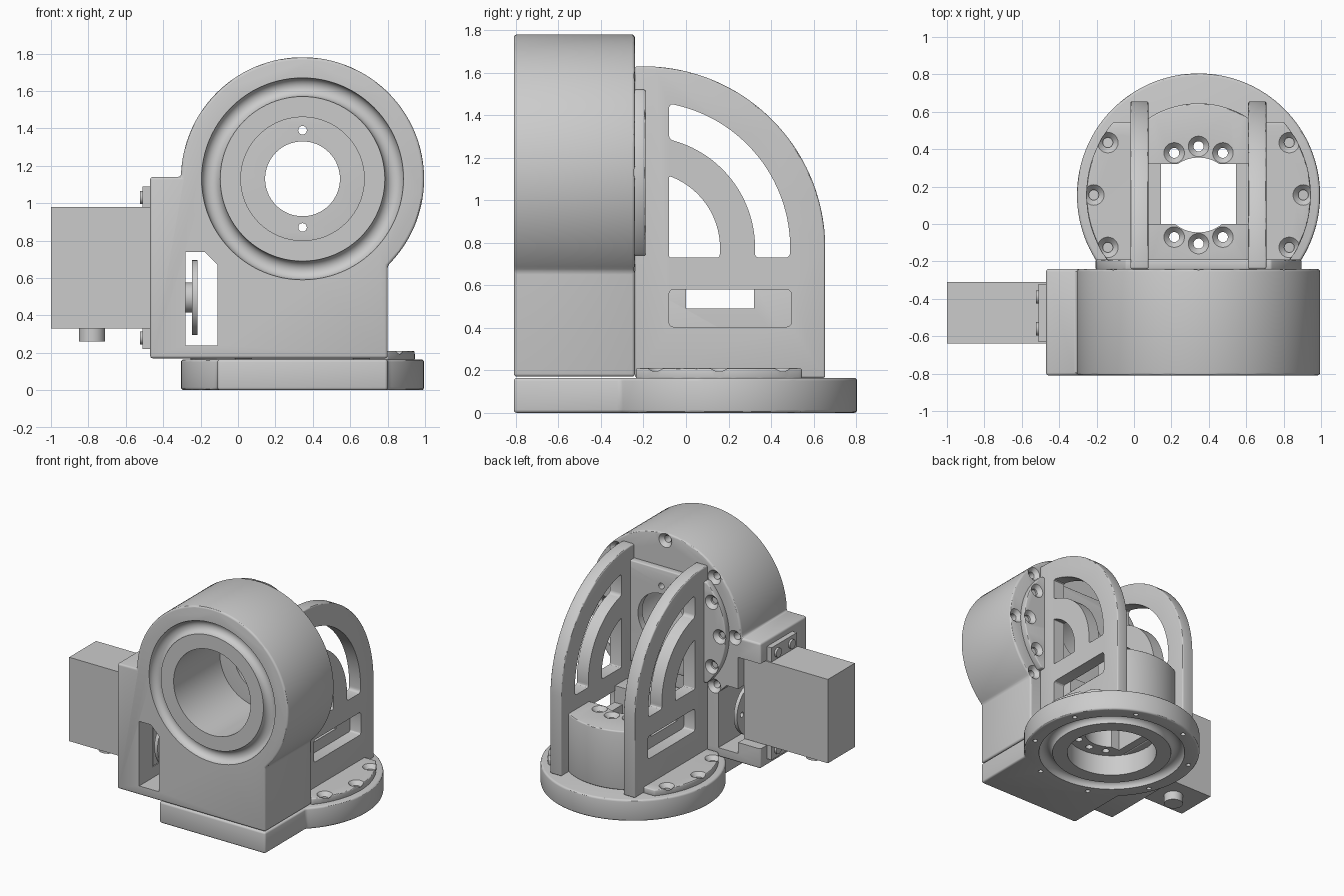
import bpy, bmesh, math

if "Cube" in bpy.data.objects:
    bpy.data.objects.remove(bpy.data.objects["Cube"])

GREY = bpy.data.materials.new("plain_grey")
GREY.diffuse_color = (0.6, 0.6, 0.6, 1)
GREY.use_nodes = True
GREY.node_tree.nodes["Principled BSDF"].inputs["Base Color"].default_value = GREY.diffuse_color
CX, DZ, BY = 0.345, 1.13, 0.155      # shared x centre, drum height, base centre depth
AXES = {'x': lambda a, b, h: (h, a, b),
        'y': lambda a, b, h: (a, h, b),
        'z': lambda a, b, h: (a, b, h)}


def make(name, bm):
    bmesh.ops.recalc_face_normals(bm, faces=bm.faces)
    me = bpy.data.meshes.new(name)
    bm.to_mesh(me)
    bm.free()
    me.materials.append(GREY)
    ob = bpy.data.objects.new(name, me)
    bpy.context.collection.objects.link(ob)
    return ob


def loft(name, axis, rings):
    """Skin a stack of (outline, height) rings and cap both ends."""
    bm = bmesh.new()
    rows = [[bm.verts.new(AXES[axis](a, b, h)) for a, b in pts] for pts, h in rings]
    n = len(rows[0])
    for r, s in zip(rows, rows[1:]):
        for i in range(n):
            j = (i + 1) % n
            bm.faces.new((r[i], r[j], s[j], s[i]))
    bm.faces.new(rows[0])
    bm.faces.new(rows[-1])
    return make(name, bm)


def prism(name, axis, pts, lo, hi):
    return loft(name, axis, [(pts, lo), (pts, hi)])


def arc(c, r, a0, a1, n=64):
    return [(c[0] + r * math.cos(math.radians(a0 + (a1 - a0) * i / n)),
             c[1] + r * math.sin(math.radians(a0 + (a1 - a0) * i / n))) for i in range(n + 1)]


def circle(c, r, n=64):
    return arc(c, r, 0, 360, n)[:-1]


def rod(name, axis, c, r, lo, hi, n=64):
    return prism(name, axis, circle(c, r, n), lo, hi)


def rect(a0, a1, b0, b1):
    return [(a0, b0), (a1, b0), (a1, b1), (a0, b1)]


def box(name, x, y, z):
    return prism(name, 'z', rect(*x, *y), *z)


def ring(axis, c, h, r=0.49, minor=0.05):
    """Ring cutter for a round-bottomed groove."""
    bm = bmesh.new()
    n, m = 96, 20
    v = [[bm.verts.new(AXES[axis](
        c[0] + (r + minor * math.cos(q * math.tau / m)) * math.cos(p * math.tau / n),
        c[1] + (r + minor * math.cos(q * math.tau / m)) * math.sin(p * math.tau / n),
        h + minor * math.sin(q * math.tau / m))) for q in range(m)] for p in range(n)]
    for p in range(n):
        for q in range(m):
            p2, q2 = (p + 1) % n, (q + 1) % m
            bm.faces.new((v[p][q], v[p2][q], v[p2][q2], v[p][q2]))
    return make("groove_cutter", bm)


def screw_hole(axis, c, top, depth):
    """Countersunk hole cutter entering from the positive side."""
    prof = [(0.027, top - depth), (0.027, top - 0.03), (0.055, top), (0.055, top + 0.05)]
    return loft("hole_cutter", axis, [(circle(c, r, 24), h) for r, h in prof])


def polar(c, r, a):
    return c[0] + r * math.cos(math.radians(a)), c[1] + r * math.sin(math.radians(a))


def finish(ob, bevel=0.0, cutters=()):
    if bevel:
        b = ob.modifiers.new("round", 'BEVEL')
        b.width, b.segments, b.limit_method = bevel, 3, 'ANGLE'
        b.angle_limit = math.radians(30)
    for c in cutters:
        m = ob.modifiers.new("cut", 'BOOLEAN')
        m.operation, m.object, m.solver = 'DIFFERENCE', c, 'EXACT'
    dg = bpy.context.evaluated_depsgraph_get()
    me = bpy.data.meshes.new_from_object(ob.evaluated_get(dg))
    ob.modifiers.clear()
    ob.data = me
    for c in cutters:
        bpy.data.objects.remove(c)
    bpy.ops.object.select_all(action='DESELECT')
    ob.select_set(True)
    bpy.context.view_layer.objects.active = ob
    bpy.ops.object.shade_smooth_by_angle(angle=math.radians(30))
    return ob


drum_c, base_c = (CX, DZ), (CX, BY)

# Upper housing: drum merged with a square body, motor pocket and horn window
outline = [(-0.47, 0.17), (0.80, 0.17)] + arc(drum_c, 0.65, -45.6, 179.1, 80) + [(-0.47, 1.14)]
body = prism("drum_housing", 'y', outline, -0.81, -0.24)
finish(body, 0.015, [
    rod("bore", 'y', drum_c, 0.33, -1, 0, 96),
    ring('y', drum_c, -0.81),
    prism("window", 'y', [(-0.28, 0.24), (-0.11, 0.24), (-0.11, 0.67), (-0.18, 0.74), (-0.28, 0.74)], -1, 0),
    box("pocket", (-0.6, -0.279), (-0.65, -0.1), (0.325, 0.985)),
] + [screw_hole('y', polar(drum_c, 0.595, a), -0.24, 0.2) for a in range(0, 360, 45) if a not in (270,)])

# Base: round foot with a square front
outline = [(-0.11, -0.81), (0.80, -0.81)] + arc(base_c, 0.65, -45.6, 225.6, 96)
finish(prism("base", 'z', outline, 0, 0.165), 0.015, [
    rod("bore", 'z', base_c, 0.33, -1, 1, 96),
    ring('z', base_c, 0.0)] +
    [rod("hole", 'z', polar(base_c, 0.595, a + 22.5), 0.018, -0.1, 0.1, 16) for a in range(0, 360, 45)])


def flange_outline(c, r):
    t = math.degrees(math.asin(0.39 / r))
    return arc(c, r, -t, t, 40) + arc(c, r, 180 - t, 180 + t, 40)


# Bolted flanges on the base and on the back of the drum
sides = (0, 30, -30, 180, 150, 210)
finish(prism("base_flange", 'z', flange_outline(base_c, 0.6), 0.16, 0.21), 0.008,
       [rod("bore", 'z', base_c, 0.33, 0, 1)] +
       [screw_hole('z', polar(base_c, 0.56, a), 0.21, 0.046) for a in sides])
finish(prism("drum_flange", 'y', flange_outline(drum_c, 0.55), -0.245, -0.19), 0.008,
       [rod("bore", 'y', drum_c, 0.2, -1, 1)] +
       [rod("hole", 'y', polar(drum_c, 0.26, a), 0.023, -1, 1, 24) for a in (90, 270)] +
       [screw_hole('y', polar(drum_c, 0.5, a), -0.19, 0.046) for a in sides])

# Pair of quarter-round bracket plates with arched windows
pc = (-0.2, 0.775)


def arch(r0, r1):
    """Window between two radii, trimmed at y=-0.08 and z=0.73."""
    def edge(r):
        return arc(pc, r, math.degrees(math.asin(-0.045 / r)), math.degrees(math.acos(0.12 / r)), 32)
    return edge(r1) + (edge(r0)[::-1] if r0 else [(-0.08, 0.73)])


for side, x0 in (("left", -0.02), ("right", 0.61)):
    cuts = [finish(prism("window", 'x', p, x0 - 0.2, x0 + 0.3), 0.02) for p in
            (arch(0.525, 0.69), arch(0, 0.36), rect(-0.08, 0.495, 0.405, 0.58))]
    outline = [(-0.24, 0.165), (0.655, 0.165)] + arc(pc, 0.855, 0, 90, 48) + [(-0.24, 1.63)]
    finish(prism(side + "_bracket_plate", 'x', outline, x0, x0 + 0.098), 0.01, cuts)

# Pedestal between the plates, with cross channel and centre opening
outline = [(0.075, -0.235), (0.615, -0.235)] + arc(base_c, 0.49, 56.6, 123.4, 32)
finish(prism("pedestal", 'z', outline, 0.165, 0.62), 0.01, [
    box("channel", (-1, 1), (0, 0.32), (0.49, 1)),
    box("well", (0.145, 0.545), (0, 0.32), (0, 1)),
    rod("bore", 'z', base_c, 0.2, 0, 1)] +
    [screw_hole('z', polar(base_c, 0.26, a), 0.62, 0.5) for a in (60, 90, 120, 240, 270, 300)])

# Motor: case, mounting ears, screws, cable boss, output hub and horn
my, mz = -0.475, 0.495
finish(box("motor_case", (-1.0, -0.28), (-0.64, -0.31), (0.33, 0.98)))
for name, z in (("upper_ear", (0.97, 1.09)), ("lower_ear", (0.22, 0.34))):
    finish(box(name, (-0.51, -0.465), (-0.63, -0.32), z))
    for y in (-0.56, -0.39):
        finish(rod(name + "_screw", 'x', (y, sum(z) / 2), 0.035, -0.525, -0.50, 24))
finish(rod("cable_boss", 'z', (-0.78, my), 0.07, 0.26, 0.34, 32))
finish(rod("motor_hub", 'x', (my, mz), 0.08, -0.285, -0.24, 32))
finish(rod("motor_horn", 'x', (my, mz), 0.2, -0.245, -0.217, 48), 0, [
    rod("hole", 'x', polar((my, mz), 0.14, a), 0.02, -0.3, -0.1, 16) for a in range(0, 360, 60)])
